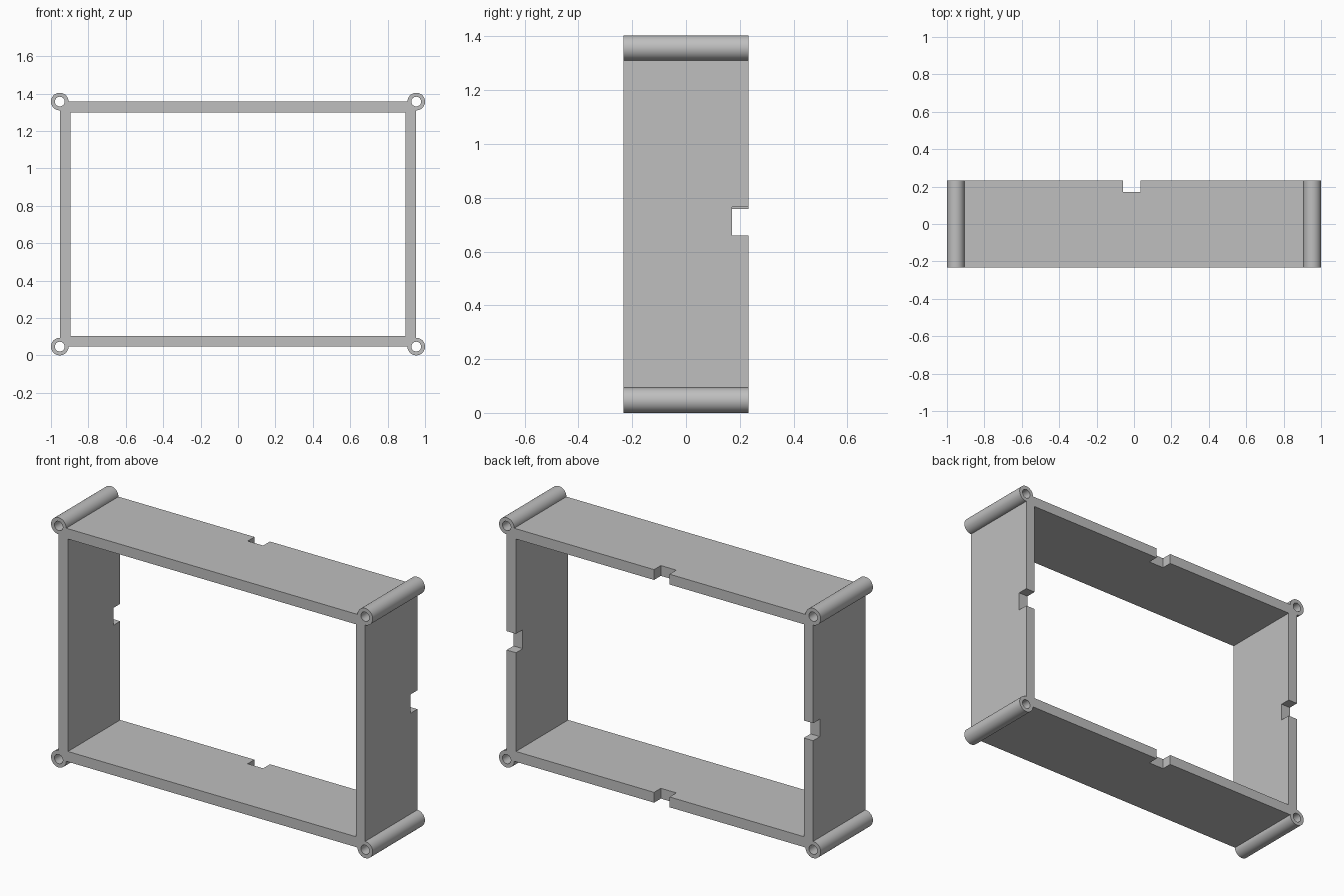
import bpy, bmesh
from math import sin, cos, radians
from mathutils import Matrix

cube = bpy.data.objects.get("Cube")
if cube:
    bpy.data.objects.remove(cube, do_unlink=True)

HALF_X, HALF_Z, HALF_Y = 0.953, 0.655, 0.232   # post centres and half depth
MID_Z = 0.702
WALL, POST_R, HOLE_R = 0.058, 0.047, 0.026
NOTCH = 0.06
CORNERS = [(1, 1), (-1, 1), (-1, -1), (1, -1)]

grey = bpy.data.materials.new("plain grey")
grey.use_nodes = True
colour = (0.52, 0.52, 0.52, 1)
grey.diffuse_color = colour
grey.node_tree.nodes["Principled BSDF"].inputs["Base Color"].default_value = colour


def arc(cx, cy, r, start, sweep, steps):
    angles = [radians(start + sweep * i / steps) for i in range(steps + 1)]
    return [(cx + r * cos(a), cy + r * sin(a)) for a in angles]


def add_loop(curve, points):
    spline = curve.splines.new('POLY')
    spline.points.add(len(points) - 1)
    for p, (x, y) in zip(spline.points, points):
        p.co = (x, y, 0, 1)
    spline.use_cyclic_u = True


# Frame profile: outline with round corner posts, opening and screw holes
curve = bpy.data.curves.new("frame_profile", 'CURVE')
curve.dimensions = '2D'
curve.fill_mode = 'BOTH'
curve.extrude = HALF_Y
outline = []
for k, (sx, sz) in enumerate(CORNERS):
    outline += arc(sx * HALF_X, sz * HALF_Z, POST_R, 90 * k - 90, 270, 36)
add_loop(curve, outline)
add_loop(curve, [(sx * (HALF_X - WALL), sz * (HALF_Z - WALL)) for sx, sz in CORNERS])
for sx, sz in CORNERS:
    add_loop(curve, arc(sx * HALF_X, sz * HALF_Z, HOLE_R, 0, 360, 32)[:-1])

# Extruded profile turned upright as a mesh
profile = bpy.data.objects.new("frame_profile", curve)
bpy.context.collection.objects.link(profile)
bpy.context.view_layer.update()
mesh = bpy.data.meshes.new_from_object(
    profile.evaluated_get(bpy.context.evaluated_depsgraph_get()))
bpy.data.objects.remove(profile, do_unlink=True)
bm = bmesh.new()
bm.from_mesh(mesh)
bmesh.ops.remove_doubles(bm, verts=bm.verts, dist=0.0001)
bmesh.ops.transform(bm, verts=bm.verts, matrix=Matrix.Translation((0, 0, MID_Z))
                    @ Matrix.Rotation(radians(90), 4, 'X'))
bmesh.ops.recalc_face_normals(bm, faces=bm.faces)
bm.to_mesh(mesh)
bm.free()
mesh.materials.clear()
mesh.materials.append(grey)
frame = bpy.data.objects.new("frame", mesh)
bpy.context.collection.objects.link(frame)


# Notches in the back edge of each wall
def cut_notch(x0, x1, z0, z1):
    bpy.ops.mesh.primitive_cube_add(
        size=1, location=((x0 + x1) / 2, HALF_Y, (z0 + z1) / 2))
    cutter = bpy.context.object
    cutter.name = "notch_cutter"
    cutter.scale = (x1 - x0, 2 * NOTCH, z1 - z0)
    cutter.hide_render = True
    mod = frame.modifiers.new("notch", 'BOOLEAN')
    mod.operation = 'DIFFERENCE'
    mod.solver = 'EXACT'
    mod.object = cutter
    bpy.context.view_layer.objects.active = frame
    bpy.ops.object.modifier_apply(modifier=mod.name)
    bpy.data.objects.remove(cutter, do_unlink=True)


for side in (-1, 1):
    z = MID_Z + side * HALF_Z
    cut_notch(-0.06, 0.036, z - 0.1, z + 0.1)
    x = side * HALF_X
    cut_notch(x - 0.1, x + 0.1, 0.66, 0.762 + side * 0.004)

bpy.ops.object.select_all(action='DESELECT')
frame.select_set(True)
bpy.context.view_layer.objects.active = frame
bpy.ops.object.shade_smooth_by_angle(angle=radians(30))
